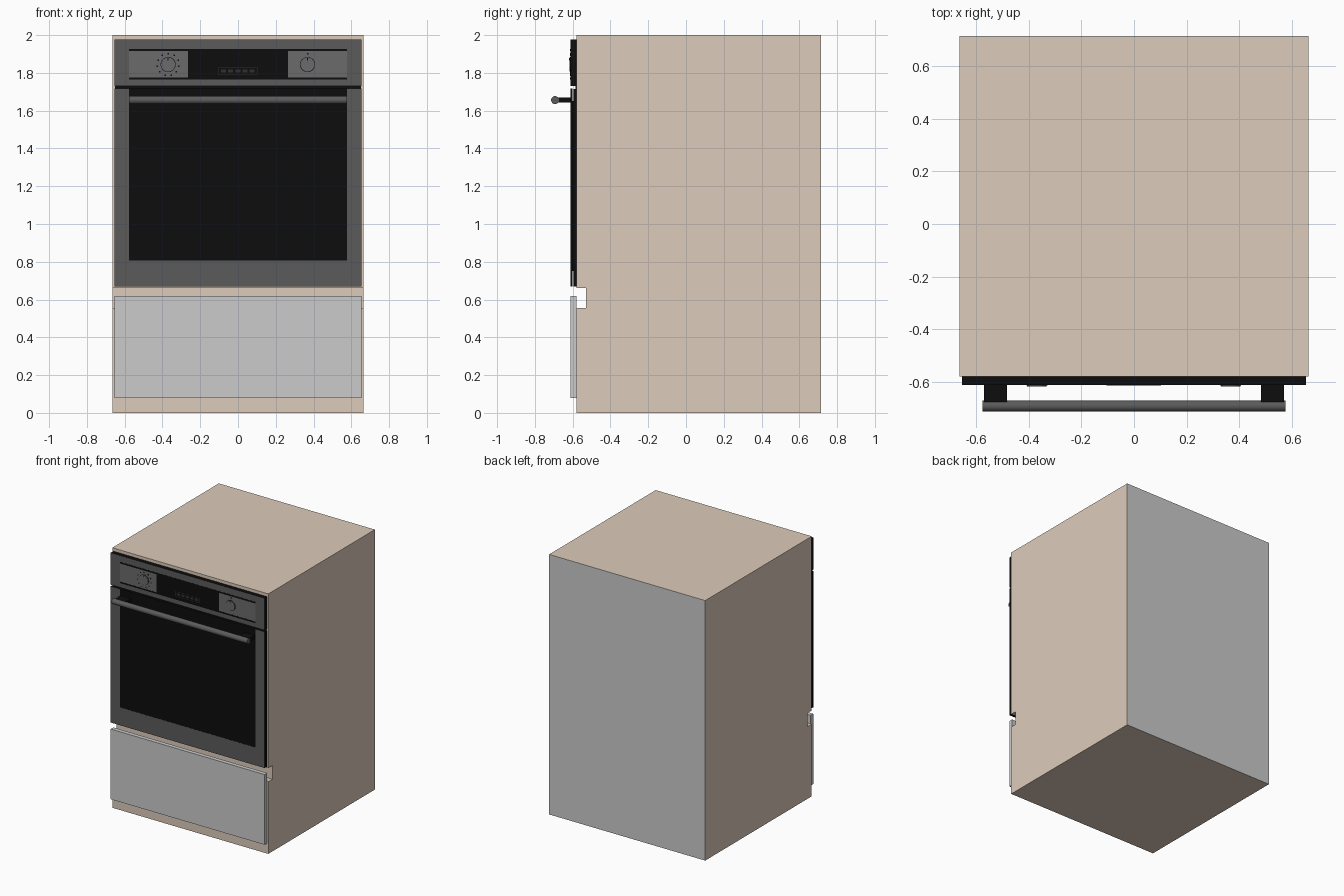
import bpy, bmesh, math
from mathutils import Vector

if "Cube" in bpy.data.objects:
    bpy.data.objects.remove(bpy.data.objects["Cube"])


def material(name, r, g, b):
    m = bpy.data.materials.new(name)
    m.diffuse_color = (r, g, b, 1)
    m.use_nodes = True
    m.node_tree.nodes["Principled BSDF"].inputs["Base Color"].default_value = m.diffuse_color
    return m


WOOD = material("beige_board", 0.72, 0.60, 0.49)
STEEL = material("dark_steel", 0.105, 0.105, 0.105)
LIGHT = material("light_steel", 0.145, 0.145, 0.145)
BLACK = material("black", 0.004, 0.004, 0.004)
LINE = material("display_line", 0.03, 0.03, 0.03)


def prism(name, pts, axis, a, b, mat=None, front=None):
    """Extrude a profile along x (points are y,z) or y (points are x,z)."""
    bm = bmesh.new()
    put = (lambda p, t: (t, p[0], p[1])) if axis == "x" else (lambda p, t: (p[0], t, p[1]))
    lo = [bm.verts.new(put(p, a)) for p in pts]
    hi = [bm.verts.new(put(p, b)) for p in pts]
    bm.faces.new(lo)
    bm.faces.new(hi)
    n = len(pts)
    for i in range(n):
        j = (i + 1) % n
        bm.faces.new((lo[i], lo[j], hi[j], hi[i]))
    bmesh.ops.recalc_face_normals(bm, faces=bm.faces)
    if front:
        for f in bm.faces:
            f.material_index = int(f.normal.y < -0.9)
    me = bpy.data.meshes.new(name)
    bm.to_mesh(me)
    bm.free()
    for m in (mat, front):
        if m:
            me.materials.append(m)
    ob = bpy.data.objects.new(name, me)
    bpy.context.collection.objects.link(ob)
    return ob


def box(name, x0, x1, y0, y1, z0, z1, mat=None, front=None):
    return prism(name, [(x0, z0), (x1, z0), (x1, z1), (x0, z1)], "y", y0, y1, mat, front)


def cylinder(name, start, end, radius, mat, sides=32):
    start, end = Vector(start), Vector(end)
    d = end - start
    bpy.ops.mesh.primitive_cylinder_add(
        vertices=sides, radius=radius, depth=d.length, location=(start + end) / 2,
        rotation=d.to_track_quat("Z", "Y").to_euler())
    ob = bpy.context.object
    ob.name = name
    ob.data.materials.append(mat)
    bpy.ops.object.shade_smooth_by_angle(angle=math.radians(35))
    return ob


FACE = -0.58   # cabinet front plane
OUT = -0.612   # front plane of oven and drawer

# Cabinet body with the finger groove above the drawer, and its back panel
prism("cabinet", [(FACE, 0), (0.712, 0), (0.712, 2), (FACE, 2), (FACE, 0.66),
                  (-0.53, 0.66), (-0.53, 0.555), (FACE, 0.555)], "x", -0.664, 0.664, WOOD)
box("back_panel", -0.664, 0.664, 0.712, 0.715, 0, 2)

# Drawer front
box("drawer_front", -0.655, 0.655, OUT, FACE, 0.08, 0.62)

# Oven door: inner layer, outer U-shaped frame, glass
box("oven_backing", -0.65, 0.65, -0.585, FACE, 0.68, 1.97, BLACK)
box("door_inner", -0.655, 0.655, -0.596, FACE, 0.67, 1.715, BLACK)
prism("door_frame", [(-0.655, 1.718), (-0.655, 0.67), (0.655, 0.67), (0.655, 1.718),
                     (0.577, 1.718), (0.577, 0.808), (-0.577, 0.808), (-0.577, 1.718)],
      "y", OUT, -0.600, BLACK, STEEL)
box("door_glass", -0.577, 0.577, OUT + 0.001, -0.600, 0.808, 1.718, BLACK)
for s in (-1, 1):
    box("door_spacer", s * 0.6 - 0.02, s * 0.6 + 0.02, -0.601, -0.595, 0.75, 1.65, BLACK)

# Door handle
cylinder("handle_bar", (-0.577, -0.693, 1.656), (0.577, -0.693, 1.656), 0.021, STEEL)
for s in (-1, 1):
    box("handle_bracket", s * 0.527 - 0.044, s * 0.527 + 0.044, -0.685, -0.61,
        1.643, 1.669, BLACK)

# Control panel with black trim strips and coloured fields
box("control_panel", -0.655, 0.655, OUT, FACE, 1.73, 1.976, BLACK, STEEL)
for z in (1.77, 1.921):
    box("trim_strip", -0.577, 0.577, OUT - 0.001, OUT + 0.002, z - 0.006, z + 0.006, BLACK)
box("display_field", -0.266, 0.266, OUT - 0.0006, OUT + 0.002, 1.776, 1.915, BLACK)
for s in (-1, 1):
    box("knob_field", s * 0.4215 - 0.1555, s * 0.4215 + 0.1555, OUT - 0.0006, OUT + 0.002,
        1.776, 1.915, BLACK, LIGHT)

# Display outline and its row of buttons
for z in (1.792, 1.828):
    box("display_rim", -0.105, 0.103, OUT - 0.002, OUT, z - 0.0015, z + 0.0015, LINE)
for x in (-0.1035, 0.1015):
    box("display_rim", x - 0.0015, x + 0.0015, OUT - 0.002, OUT, 1.792, 1.828, LINE)
for i in range(5):
    x = -0.077 + i * 0.038
    box("display_button", x - 0.013, x + 0.013, OUT - 0.0015, OUT, 1.802, 1.818, LINE)

# Knobs with dark collar, pointer, and scale marks
for x, marks in ((-0.37, 11), (0.368, 1)):
    z = 1.844
    cylinder("knob_collar", (x, OUT + 0.002, z), (x, OUT - 0.002, z), 0.040, BLACK)
    cylinder("knob", (x, OUT, z), (x, OUT - 0.006, z), 0.037, LIGHT)
    box("knob_pointer", x - 0.002, x + 0.002, OUT - 0.007, OUT, z + 0.022, z + 0.036, BLACK)
    for i in range(marks):
        a = math.pi / 2 + i * math.tau / max(marks, 1)
        px, pz = x + 0.058 * math.cos(a), z + 0.058 * math.sin(a)
        box("scale_mark", px - 0.004, px + 0.004, OUT - 0.0015, OUT, pz - 0.004, pz + 0.004, BLACK)
